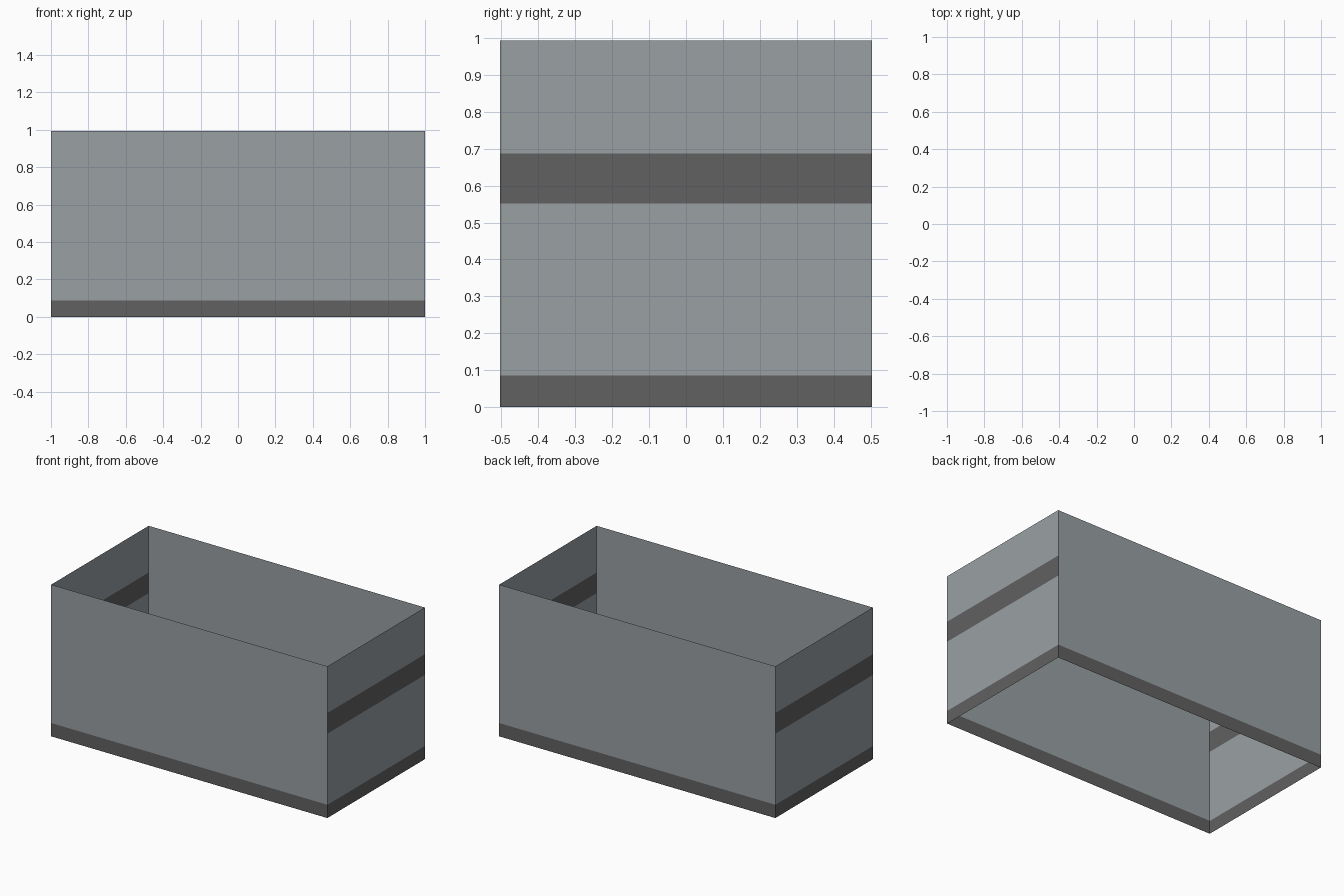
import bpy

if "Cube" in bpy.data.objects:
    bpy.data.objects.remove(bpy.data.objects["Cube"])

HALF_X, HALF_Y, HEIGHT = 1.0, 0.504, 0.993


def material(name, rgb):
    m = bpy.data.materials.new(name)
    m.diffuse_color = (*rgb, 1.0)
    m.use_nodes = True
    m.node_tree.nodes["Principled BSDF"].inputs["Base Color"].default_value = m.diffuse_color
    return m


PANEL = material("light grey panel", (0.32, 0.35, 0.365))
TRIM = material("dark grey trim", (0.12, 0.12, 0.12))


def wall(name, a, b, levels):
    """Thin sheet from plan point a to b, cut at levels; strips alternate trim / panel."""
    verts = [(p[0], p[1], z) for z in levels for p in (a, b)]
    faces = [(2 * i, 2 * i + 1, 2 * i + 3, 2 * i + 2) for i in range(len(levels) - 1)]
    mesh = bpy.data.meshes.new(name)
    mesh.from_pydata(verts, [], faces)
    mesh.materials.append(TRIM)
    mesh.materials.append(PANEL)
    for i, poly in enumerate(mesh.polygons):
        poly.material_index = i % 2
    mesh.update()
    bpy.context.collection.objects.link(bpy.data.objects.new(name, mesh))


long_levels = (0, 0.087, HEIGHT)               # base trim only
short_levels = (0, 0.086, 0.552, 0.687, HEIGHT)  # base trim and middle stripe

# Four open-topped, open-bottomed walls, facing outwards
X, Y = HALF_X, HALF_Y
wall("front_wall", (-X, -Y), (X, -Y), long_levels)
wall("right_wall", (X, -Y), (X, Y), short_levels)
wall("back_wall", (X, Y), (-X, Y), long_levels)
wall("left_wall", (-X, Y), (-X, -Y), short_levels)
